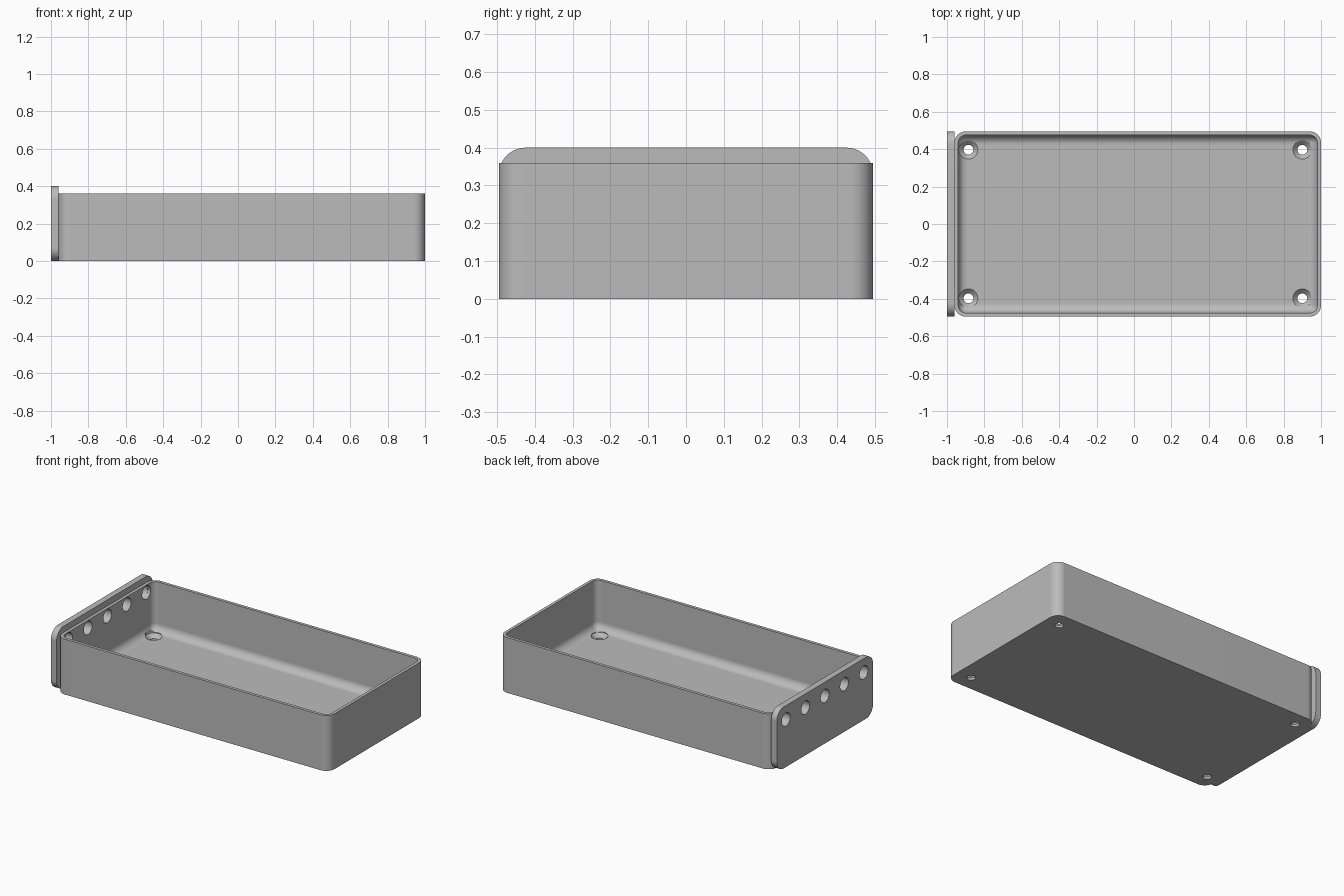
import bpy, bmesh, math
from mathutils import Matrix

if "Cube" in bpy.data.objects:
    bpy.data.objects.remove(bpy.data.objects["Cube"])

grey = bpy.data.materials.new("plain_grey")
grey.diffuse_color = (0.5, 0.5, 0.5, 1)
grey.use_nodes = True
grey.node_tree.nodes["Principled BSDF"].inputs["Base Color"].default_value = grey.diffuse_color


def rounded_rect(u0, u1, v0, v1, r, n=10):
    """Points of a rounded rectangle, counter-clockwise."""
    pts = []
    for i, (u, v) in enumerate([(u1 - r, v1 - r), (u0 + r, v1 - r),
                                (u0 + r, v0 + r), (u1 - r, v0 + r)]):
        for k in range(n + 1):
            a = math.pi / 2 * (i + k / n)
            pts.append((u + r * math.cos(a), v + r * math.sin(a)))
    return pts


def loft(name, rings):
    """Skin a stack of equal-count rings and cap both ends."""
    bm = bmesh.new()
    loops = [[bm.verts.new(p) for p in ring] for ring in rings]
    n = len(loops[0])
    for a, b in zip(loops, loops[1:]):
        for i in range(n):
            j = (i + 1) % n
            bm.faces.new((a[i], a[j], b[j], b[i]))
    bm.faces.new(loops[0][::-1])
    bm.faces.new(loops[-1])
    bmesh.ops.recalc_face_normals(bm, faces=bm.faces)
    me = bpy.data.meshes.new(name)
    bm.to_mesh(me)
    bm.free()
    me.materials.append(grey)
    ob = bpy.data.objects.new(name, me)
    bpy.context.collection.objects.link(ob)
    return ob


def lathe(name, profile, matrix, n=40):
    """Round cutter from (radius, height) pairs along local z."""
    rings = [[matrix @ Matrix.Rotation(2 * math.pi * k / n, 4, 'Z') @ Matrix.Translation((r, 0, z))
              @ Matrix.Identity(4).to_translation() for k in range(n)] for r, z in profile]
    ob = loft(name, rings)
    ob.hide_render = True
    return ob


def cut(ob, cutters):
    bpy.context.view_layer.objects.active = ob
    for c in cutters:
        m = ob.modifiers.new("hole", 'BOOLEAN')
        m.operation, m.solver, m.object = 'DIFFERENCE', 'EXACT', c
        bpy.ops.object.modifier_apply(modifier=m.name)


def smooth(ob):
    bpy.ops.object.select_all(action='DESELECT')
    ob.select_set(True)
    bpy.context.view_layer.objects.active = ob
    bpy.ops.object.shade_smooth_by_angle(angle=math.radians(30))
    w = ob.modifiers.new("flat_faces", 'WEIGHTED_NORMAL')
    w.keep_sharp = True


# Tray: thin walls, thick floor, filleted inner bottom edge
X0, X1, Y, H = -0.96, 1.0, 0.495, 0.36
WALL, FLOOR, FILLET, CORNER = 0.02, 0.04, 0.05, 0.06


def tray_ring(inset, z):
    r = max(CORNER - inset, 0.006)
    return [(x, y, z) for x, y in
            rounded_rect(X0 + inset, X1 - inset, -Y + inset, Y - inset, r)]


rings = [tray_ring(0, 0), tray_ring(0, H), tray_ring(WALL, H)]
for k in range(9):
    a = math.pi / 2 * k / 8
    rings.append(tray_ring(WALL + FILLET * (1 - math.cos(a)),
                           FLOOR + FILLET * (1 - math.sin(a))))
tray = loft("tray", rings)

# End plate: rounded upright panel, slightly taller than the tray
outline = rounded_rect(-Y, Y, 0, 0.40, 0.07)
plate = loft("end_plate", [[(x, y, z) for y, z in outline] for x in (-1.0, X0)])

# Countersunk screw holes in the floor
screw_profile = [(0.026, -0.05), (0.026, 0.015), (0.05, FLOOR), (0.05, 0.12)]
screws = [lathe("screw_cutter", screw_profile, Matrix.Translation((x, y, 0)))
          for x in (-0.885, 0.90) for y in (-0.397, 0.397)]

# Row of five holes through the plate and the wall behind it
row = [lathe("row_cutter", [(0.043, -0.06), (0.043, 0.06)],
             Matrix.Translation((-0.97, 0.2 * i, 0.31)) @ Matrix.Rotation(math.pi / 2, 4, 'Y'))
       for i in range(-2, 3)]

cut(tray, screws + row)
cut(plate, row)
for c in screws + row:
    bpy.data.objects.remove(c)
for ob in (tray, plate):
    smooth(ob)
